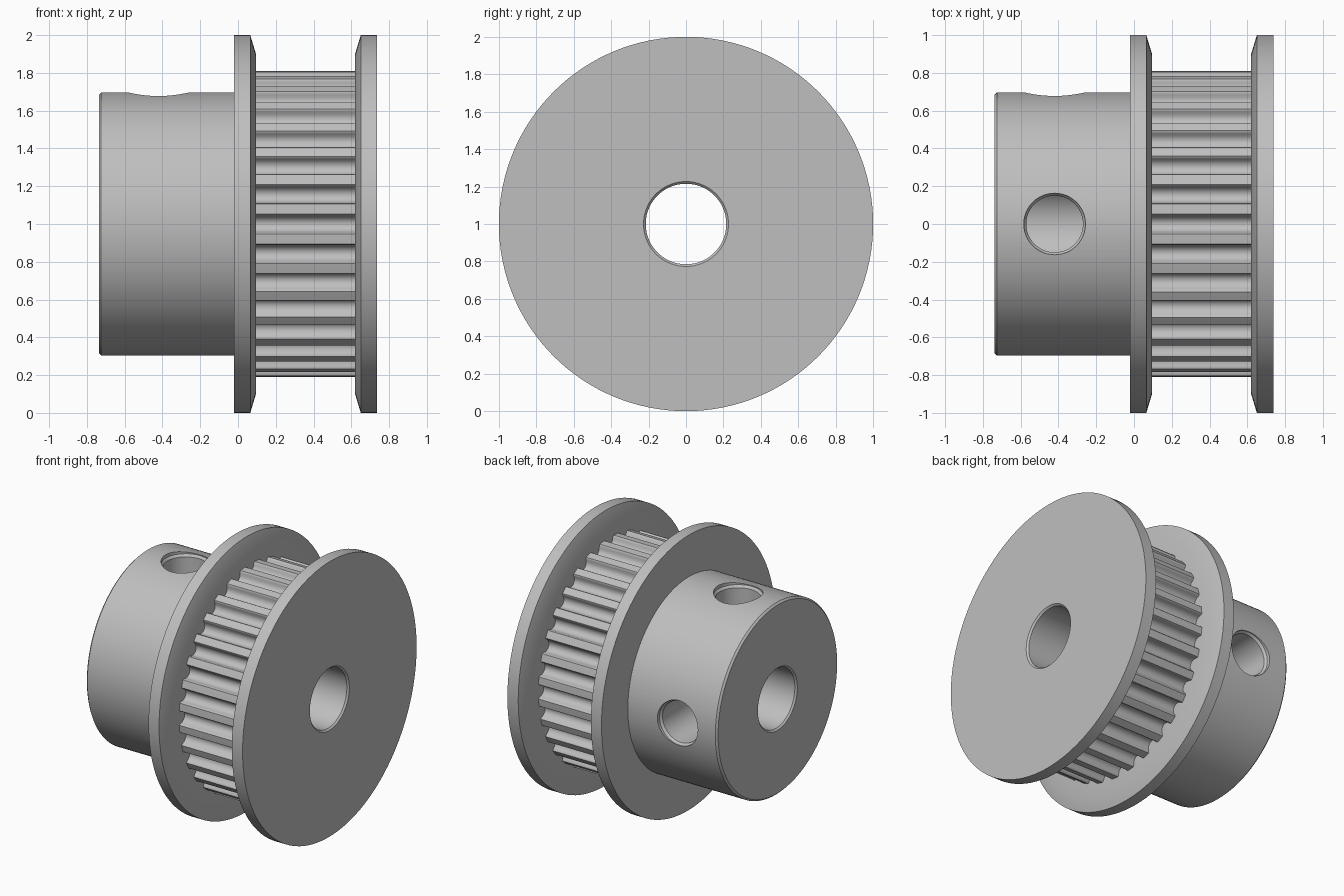
import bpy, bmesh, math
from mathutils import Matrix

if "Cube" in bpy.data.objects:
    bpy.data.objects.remove(bpy.data.objects["Cube"])

metal = bpy.data.materials.new("grey metal")
metal.diffuse_color = (0.52, 0.52, 0.52, 1)
metal.use_nodes = True
metal.node_tree.nodes["Principled BSDF"].inputs["Base Color"].default_value = metal.diffuse_color

AXIS_Z = 1.0       # height of the pulley axis
CORE_R = 0.697     # hub radius, also the seat of flanges and teeth


def finish(name, bm, angle=30):
    bmesh.ops.recalc_face_normals(bm, faces=bm.faces)
    mesh = bpy.data.meshes.new(name)
    bm.to_mesh(mesh)
    bm.free()
    ob = bpy.data.objects.new(name, mesh)
    bpy.context.collection.objects.link(ob)
    mesh.materials.append(metal)
    ob.location.z = AXIS_Z
    bpy.ops.object.select_all(action='DESELECT')
    ob.select_set(True)
    bpy.context.view_layer.objects.active = ob
    bpy.ops.object.shade_smooth_by_angle(angle=math.radians(angle))
    return ob


def bridge(bm, a, b):
    n = len(a)
    for i in range(n):
        bm.faces.new((a[i], a[(i + 1) % n], b[(i + 1) % n], b[i]))


def lathe(name, profile, seg):
    """Spin a closed (x, radius) profile around the x axis."""
    bm = bmesh.new()
    rings = [[bm.verts.new((x, r * math.cos(2 * math.pi * i / seg),
                            r * math.sin(2 * math.pi * i / seg)))
              for i in range(seg)] for x, r in profile]
    for k in range(len(rings)):
        bridge(bm, rings[k], rings[(k + 1) % len(rings)])
    return finish(name, bm)


# Hub and core with chamfered through bore
hub = lathe("hub", [(-0.737, 0.684), (-0.724, CORE_R), (0.737, CORE_R),
                    (0.737, 0.227), (0.725, 0.215),
                    (-0.725, 0.215), (-0.737, 0.227)], 128)

# Set screw holes with a small countersink: one up, one to the back
for name, turn in (("top_screw_cutter", 0), ("back_screw_cutter", -90)):
    bm = bmesh.new()
    n = 48
    rings = [[bm.verts.new((r * math.cos(2 * math.pi * i / n),
                            r * math.sin(2 * math.pi * i / n), z))
              for i in range(n)]
             for r, z in ((0.15, 0), (0.15, 0.655), (0.163, 0.672), (0.163, 0.85))]
    for a, b in zip(rings, rings[1:]):
        bridge(bm, a, b)
    bm.faces.new(rings[0])
    bm.faces.new(rings[-1])
    bm.transform(Matrix.Translation((-0.42, 0, 0))
                 @ Matrix.Rotation(math.radians(turn), 4, 'X'))
    cutter = finish(name, bm)
    mod = hub.modifiers.new(name, 'BOOLEAN')
    mod.operation = 'DIFFERENCE'
    mod.solver = 'EXACT'
    mod.object = cutter
    bpy.ops.object.select_all(action='DESELECT')
    hub.select_set(True)
    bpy.context.view_layer.objects.active = hub
    bpy.ops.object.modifier_apply(modifier=name)
    bpy.data.objects.remove(cutter)
bpy.ops.object.shade_smooth_by_angle(angle=math.radians(30))

# Flanges, bevelled on the side facing the belt
lathe("inner_flange", [(-0.02, CORE_R), (-0.02, 1), (0.065, 1),
                       (0.095, 0.9), (0.095, CORE_R)], 128)
lathe("outer_flange", [(0.737, CORE_R), (0.737, 1), (0.65, 1),
                       (0.62, 0.9), (0.62, CORE_R)], 128)

# Toothed belt seat: 32 rounded grooves, one centred on each axis direction
TEETH, TIP_R, GROOVE = 32, 0.811, 0.062
outline = []
for t in range(TEETH):
    mid = 2 * math.pi * t / TEETH
    # groove section as (sideways, depth), straight lips and a round bottom
    section = [(-0.053, 0), (-0.048, 0.006)]
    section += [(-0.045 * math.cos(math.pi * k / 8),
                 GROOVE - 0.045 + 0.045 * math.sin(math.pi * k / 8))
                for k in range(9)]
    section += [(0.048, 0.006), (0.053, 0)]
    for s, d in section:
        a, r = mid + s / TIP_R, TIP_R - d
        outline.append((r * math.cos(a), r * math.sin(a)))
    # middle of the tooth land
    a = mid + math.pi / TEETH
    outline.append((TIP_R * math.cos(a), TIP_R * math.sin(a)))
bm = bmesh.new()
ends = [[bm.verts.new((x, y, z)) for y, z in outline] for x in (0.09, 0.625)]
bridge(bm, *ends)
for end in ends:
    bm.faces.new(end)
finish("toothed_ring", bm, 35)
bm = bmesh.new()
bm.from_mesh(bpy.data.objects["toothed_ring"].data)
# end caps are buried in the flanges, so leave the ring open
bmesh.ops.delete(bm, geom=[f for f in bm.faces if len(f.verts) > 4], context='FACES_ONLY')
bm.to_mesh(bpy.data.objects["toothed_ring"].data)
bm.free()
